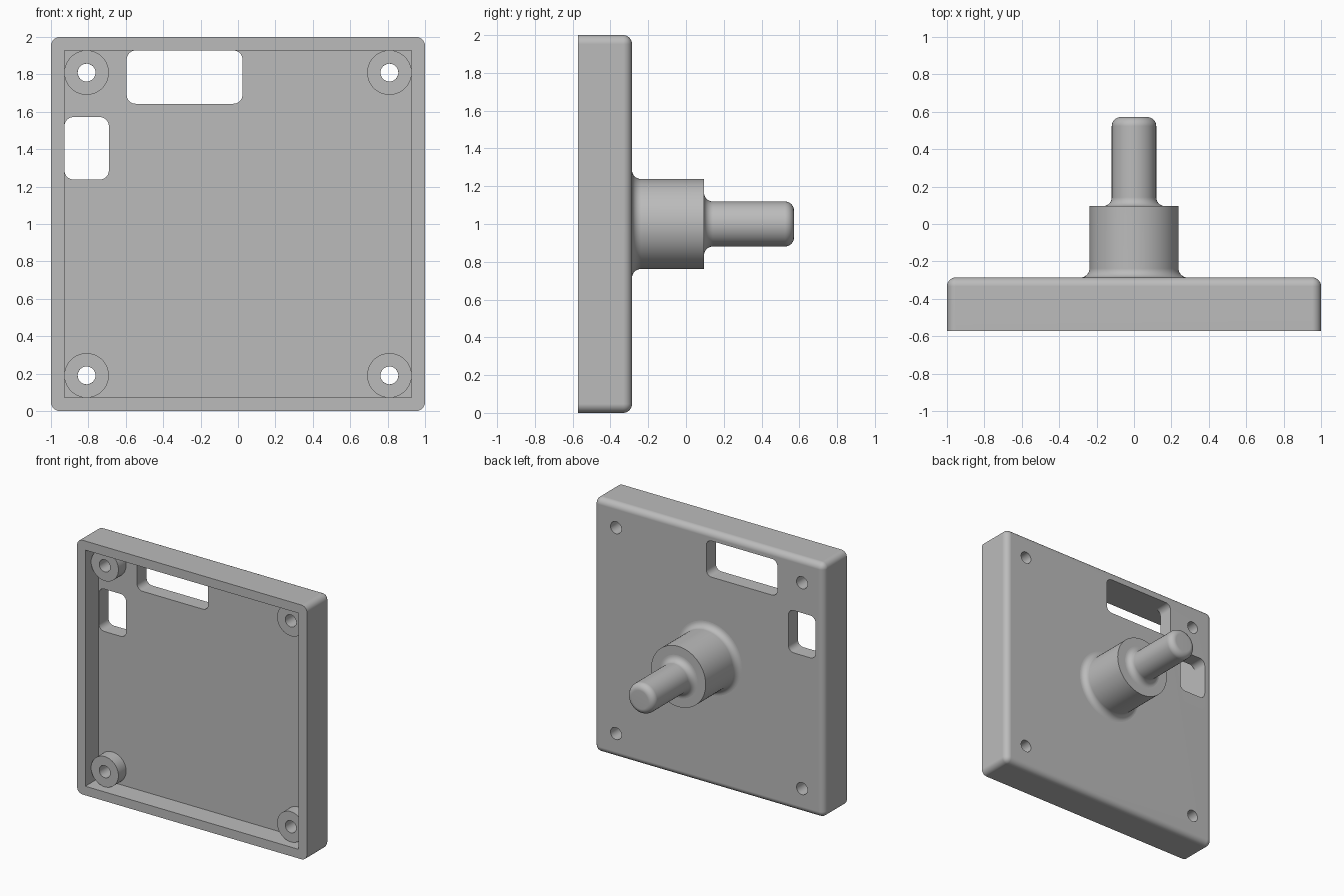
import bpy, bmesh, math
from mathutils import Matrix, Vector

cube = bpy.data.objects.get("Cube")
if cube:
    bpy.data.objects.remove(cube, do_unlink=True)

U = 1 / 42                      # design unit: the plate is 84 units wide
FRONT, FLOOR, BACK = -24 * U, -17 * U, -12 * U
R = 2 * U                       # radius shared by all rounded edges

grey = bpy.data.materials.new("plain grey")
grey.use_nodes = True
grey.diffuse_color = (0.5, 0.5, 0.5, 1)
grey.node_tree.nodes["Principled BSDF"].inputs["Base Color"].default_value = (0.5, 0.5, 0.5, 1)


def make_object(name, bm, location=(0, 0, 0)):
    bmesh.ops.recalc_face_normals(bm, faces=bm.faces[:])
    mesh = bpy.data.meshes.new(name)
    bm.to_mesh(mesh)
    bm.free()
    mesh.materials.append(grey)
    obj = bpy.data.objects.new(name, mesh)
    obj.location = location
    bpy.context.collection.objects.link(obj)
    return obj


def box(name, x, y, z, rounded=None):
    """Box from three ranges; edges whose two ends pass the test are rounded."""
    bm = bmesh.new()
    bmesh.ops.create_cube(bm, size=1)
    size = Vector((x[1] - x[0], y[1] - y[0], z[1] - z[0]))
    mid = Vector((x[0] + x[1], y[0] + y[1], z[0] + z[1])) / 2
    bmesh.ops.transform(bm, matrix=Matrix.Translation(mid) @ Matrix.Diagonal(size.to_4d()), verts=bm.verts[:])
    if rounded:
        edges = [e for e in bm.edges if rounded(e.verts[0].co, e.verts[1].co)]
        bmesh.ops.bevel(bm, geom=edges, offset=R, segments=8, profile=0.5, affect='EDGES')
    return make_object(name, bm)


def lathe(name, profile, location=(0, 0, 0), closed=False, steps=64):
    """Turn (radius, y) points around the y axis."""
    bm = bmesh.new()
    verts = [bm.verts.new((r, y, 0)) for r, y in profile]
    pairs = list(zip(verts, verts[1:]))
    if closed:
        pairs.append((verts[-1], verts[0]))
    edges = [bm.edges.new(p) for p in pairs]
    bmesh.ops.spin(bm, geom=verts + edges, cent=(0, 0, 0), axis=(0, 1, 0),
                   angle=math.tau, steps=steps, use_duplicate=False)
    bmesh.ops.remove_doubles(bm, verts=bm.verts[:], dist=1e-5)
    return make_object(name, bm, location)


def arc(cr, cy, start, end, n=8):
    """Quarter-round profile points about (cr, cy), angles in degrees."""
    angles = [math.radians(start + (end - start) * i / n) for i in range(n + 1)]
    return [(cr + R * math.cos(a), cy + R * math.sin(a)) for a in angles]


def cut(target, cutter):
    bpy.context.view_layer.objects.active = target
    mod = target.modifiers.new("cut", 'BOOLEAN')
    mod.operation, mod.solver, mod.object = 'DIFFERENCE', 'EXACT', cutter
    bpy.context.view_layer.update()
    bpy.ops.object.modifier_apply(modifier=mod.name)
    bpy.data.objects.remove(cutter, do_unlink=True)


def along_y(a, b):
    return abs(a.y - b.y) > 0.01


# Tray: corners and back rim rounded, front rim sharp
tray = box("tray", (-1, 1), (FRONT, BACK), (0, 2),
           lambda a, b: along_y(a, b) or min(a.y, b.y) > BACK - 0.01)
inner = 39 * U
cut(tray, box("cavity_cutter", (-inner, inner), (FRONT - 0.1, FLOOR), (1 - inner, 1 + inner)))

# Two rounded windows through the floor, a hair inside the walls
for x, z in [((-25 * U, U), (69 * U, 81 * U - 0.001)),
             ((-39 * U + 0.001, -29 * U), (52 * U, 66 * U))]:
    cut(tray, box("window_cutter", x, (FLOOR - 0.02, BACK + 0.1), z, along_y))

# Corner screw holes and ring-shaped standoffs
parts = [tray]
for sx, side in [(-1, "right"), (1, "left")]:
    for sz, level in [(-1, "lower"), (1, "upper")]:
        spot = (sx * 34 * U, 0, 1 + sz * 34 * U)
        cut(tray, lathe("hole_cutter", [(0, FLOOR - 0.05), (2 * U, FLOOR - 0.05),
                                        (2 * U, BACK + 0.05), (0, BACK + 0.05)], spot, steps=32))
        face, base = FLOOR - 4 * U, FLOOR + 0.001
        parts.append(lathe(f"{level}_{side}_standoff",
                           [(2 * U, base), (2 * U, face), (5 * U, face), (5 * U, base)],
                           spot, closed=True, steps=32 * 2))

# Rear boss with filleted foot, then a pin with filleted foot and rounded tip
step, tip = 4 * U, 24 * U
boss = [(0, BACK - 0.005), (12 * U, BACK - 0.005)]
boss += arc(12 * U, BACK + R, 270, 180) + [(10 * U, step), (0, step)]
parts.append(lathe("rear_boss", boss, (0, 0, 1)))
pin = [(0, step - 0.005), (7 * U, step - 0.005)]
pin += arc(7 * U, step + R, 270, 180) + arc(3 * U, tip - R, 0, 90) + [(0, tip)]
parts.append(lathe("rear_pin", pin, (0, 0, 1)))

# Smooth the curves, keep creases sharp and flat faces flat
for obj in parts:
    bpy.ops.object.select_all(action='DESELECT')
    obj.select_set(True)
    bpy.context.view_layer.objects.active = obj
    bpy.ops.object.shade_smooth_by_angle(angle=math.radians(30))
    flat = obj.modifiers.new("flat faces", 'WEIGHTED_NORMAL')
    flat.keep_sharp = True
